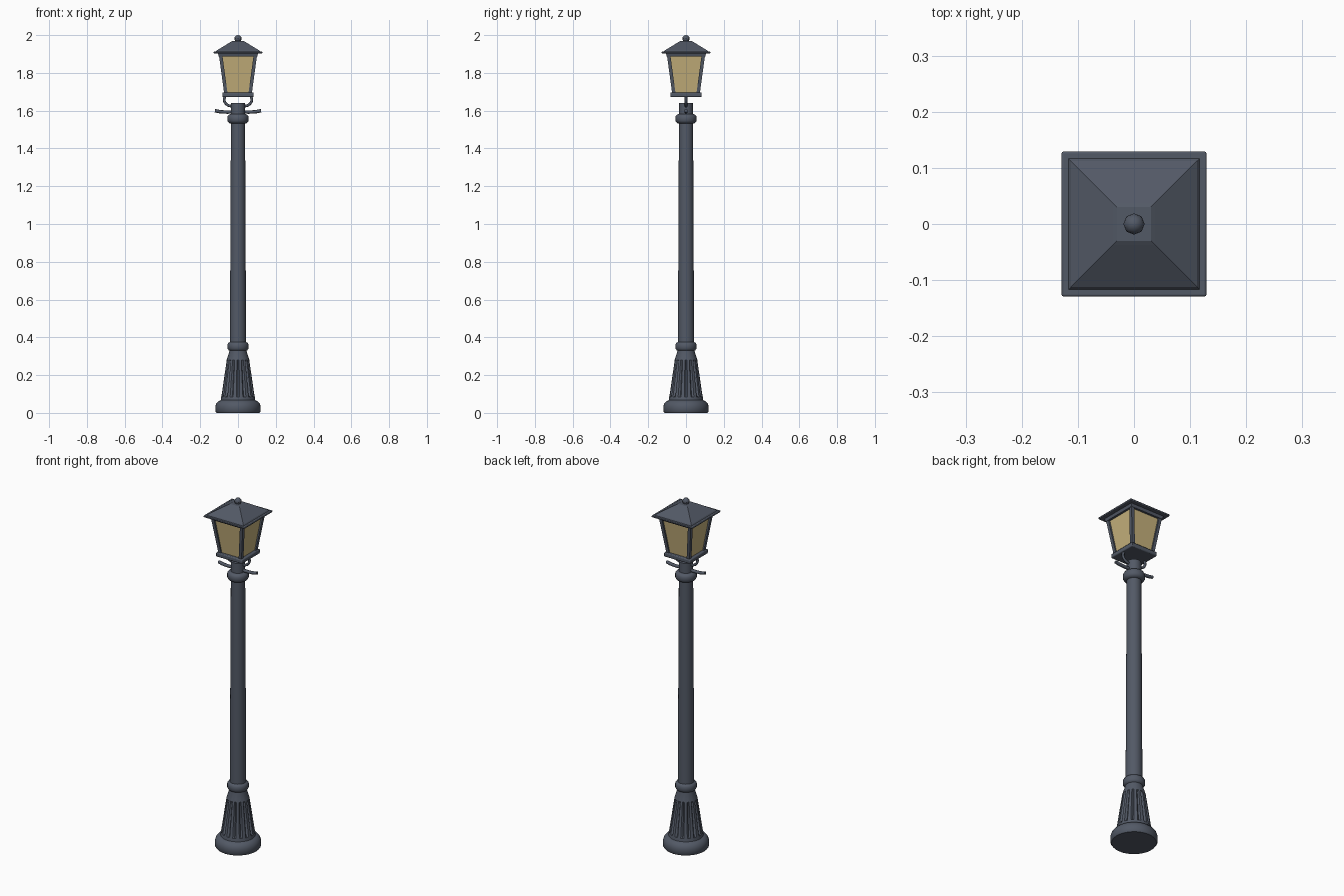
import bpy, bmesh
from math import sin, cos, pi
from mathutils import Vector

cube = bpy.data.objects.get("Cube")
if cube:
    bpy.data.objects.remove(cube)


def material(name, color):
    m = bpy.data.materials.new(name)
    m.use_nodes = True
    m.diffuse_color = color
    m.node_tree.nodes["Principled BSDF"].inputs["Base Color"].default_value = color
    return m


IRON = material("blue grey iron", (0.085, 0.1, 0.132, 1))
GLASS = material("warm glass", (0.56, 0.44, 0.2, 1))


def add_object(name, bm, mat, smooth=True, bevel=0):
    bmesh.ops.recalc_face_normals(bm, faces=bm.faces)
    mesh = bpy.data.meshes.new(name)
    bm.to_mesh(mesh)
    bm.free()
    mesh.materials.append(mat)
    ob = bpy.data.objects.new(name, mesh)
    bpy.context.collection.objects.link(ob)
    if bevel:
        mod = ob.modifiers.new("soft edges", "BEVEL")
        mod.width, mod.segments = bevel, 2
    if smooth:
        bpy.ops.object.select_all(action="DESELECT")
        ob.select_set(True)
        bpy.context.view_layer.objects.active = ob
        bpy.ops.object.shade_smooth_by_angle(angle=0.7)
    return ob


def loft(bm, rings):
    """Skin a list of equal-length point rings and cap both ends."""
    loops = [[bm.verts.new(p) for p in ring] for ring in rings]
    n = len(loops[0])
    for a, b in zip(loops, loops[1:]):
        for i in range(n):
            j = (i + 1) % n
            bm.faces.new((a[i], a[j], b[j], b[i]))
    bm.faces.new(loops[0][::-1])
    bm.faces.new(loops[-1])


def turned(name, profile, sides=32, groove=None):
    """Turn (radius, z) points; groove(i, z) gives a radius factor."""
    bm = bmesh.new()
    loft(bm, [[(r * cos(2 * pi * i / sides) * (groove(i, z) if groove else 1),
                r * sin(2 * pi * i / sides) * (groove(i, z) if groove else 1), z)
               for i in range(sides)] for r, z in profile])
    return add_object(name, bm, IRON)


def square_tiers(name, profile, mat=IRON, bevel=0):
    """Stack square sections given as (half width, z)."""
    bm = bmesh.new()
    loft(bm, [[(x * h, y * h, z) for x, y in CORNERS] for h, z in profile])
    return add_object(name, bm, mat, smooth=bevel > 0, bevel=bevel)


def rod(name, points, radius):
    """Round bar through points."""
    curve = bpy.data.curves.new(name, "CURVE")
    curve.dimensions = "3D"
    curve.bevel_depth = radius
    curve.bevel_resolution = 2
    curve.resolution_u = 5
    curve.use_fill_caps = True
    spline = curve.splines.new("BEZIER")
    spline.bezier_points.add(len(points) - 1)
    for bp, p in zip(spline.bezier_points, points):
        bp.co = p
        bp.handle_left_type = bp.handle_right_type = "AUTO"
    curve.materials.append(IRON)
    ob = bpy.data.objects.new(name, curve)
    bpy.context.collection.objects.link(ob)


CORNERS = [(-1, -1), (1, -1), (1, 1), (-1, 1)]

# Round foot and fluted pedestal
turned("foot", [(0.114, 0), (0.12, 0.008), (0.12, 0.035), (0.115, 0.05),
                (0.104, 0.062), (0.09, 0.068)])
turned("fluted_pedestal",
       [(0.092, 0.06), (0.089, 0.085), (0.087, 0.095), (0.062, 0.265),
        (0.06, 0.28), (0.046, 0.325), (0.045, 0.34)], 64,
       lambda i, z: 0.87 if i % 4 == 0 and 0.09 < z < 0.27 else 1)

# Tapered shaft with rounded collars
turned("shaft", [(0.043, 0.32), (0.037, 1.64)])
for label, z in (("lower", 0.352), ("upper", 1.557)):
    turned(label + "_collar", [(0.04, z - 0.026), (0.05, z - 0.02), (0.056, z - 0.011),
                               (0.056, z + 0.011), (0.05, z + 0.02), (0.038, z + 0.026)])

# Ladder bar and curved lantern brackets
rod("ladder_bar", [(-0.122, 0, 1.6), (-0.09, 0, 1.594), (0, 0, 1.594),
                   (0.09, 0, 1.594), (0.122, 0, 1.6)], 0.009)
for side, s in (("left", 1), ("right", -1)):
    rod(side + "_bracket", [(s * 0.066, 0, 1.682), (s * 0.073, 0, 1.655),
                            (s * 0.058, 0, 1.632), (s * 0.03, 0, 1.622)], 0.007)

# Lantern body: base tray, glass, corner bars and top rail
square_tiers("lantern_tray", [(0.083, 1.672), (0.083, 1.696)], bevel=0.005)
square_tiers("lantern_glass", [(0.066, 1.692), (0.091, 1.895)], GLASS)
for i, (x, y) in enumerate(CORNERS):
    bm = bmesh.new()
    loft(bm, [[(x * c + u * 0.009, y * c + v * 0.009, z) for u, v in CORNERS]
              for c, z in ((0.064, 1.69), (0.092, 1.895))])
    add_object("corner_bar_%d" % (i + 1), bm, IRON, smooth=False)
square_tiers("top_rail", [(0.102, 1.887), (0.107, 1.905)])

# Hipped roof with a thin eave and a finial ball
square_tiers("roof_eave", [(0.129, 1.903), (0.129, 1.913)], bevel=0.003)
square_tiers("roof", [(0.118, 1.911), (0.112, 1.919), (0.037, 1.965), (0.03, 1.969)])
turned("finial_neck", [(0.012, 1.965), (0.008, 1.975)], 8)
bm = bmesh.new()
bmesh.ops.create_uvsphere(bm, u_segments=8, v_segments=8, radius=0.019)
bmesh.ops.translate(bm, verts=bm.verts, vec=Vector((0, 0, 1.981)))
add_object("finial_ball", bm, IRON)
